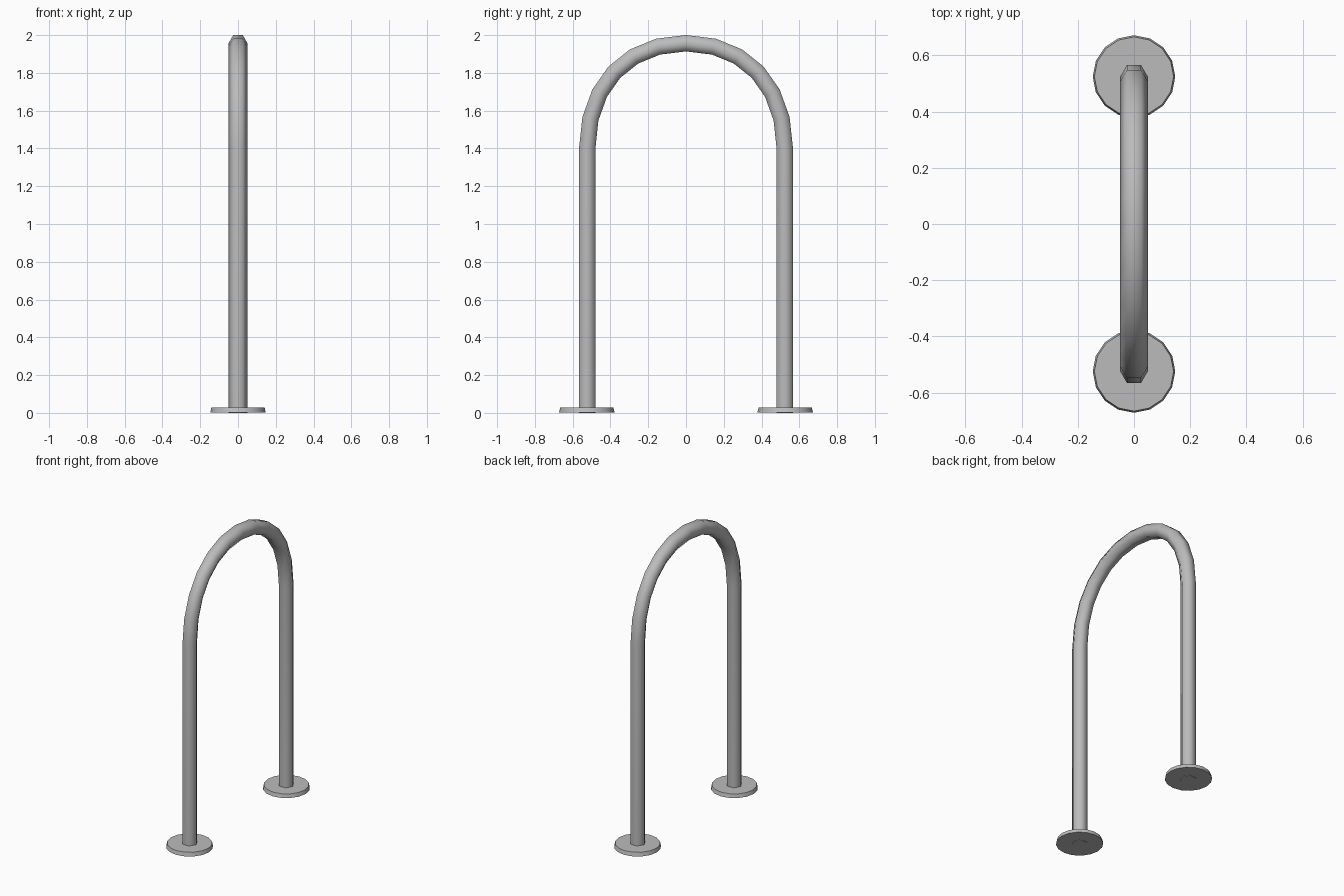
import bpy, bmesh, math
from mathutils import Vector

cube = bpy.data.objects.get("Cube")
if cube:
    bpy.data.objects.remove(cube, do_unlink=True)

LEG_Y, BEND_Z, TOP_Z = 0.523, 1.40, 1.957
PIPE_RADIUS, PIPE_SIDES = 0.05, 6
BEND_STEPS, HANDLE = 6, 0.6

steel = bpy.data.materials.new("grey steel")
steel.use_nodes = True
steel.diffuse_color = (0.5, 0.5, 0.5, 1)
steel.node_tree.nodes["Principled BSDF"].inputs["Base Color"].default_value = (0.5, 0.5, 0.5, 1)


def finish(name, bm, angle):
    bmesh.ops.recalc_face_normals(bm, faces=bm.faces)
    mesh = bpy.data.meshes.new(name)
    bm.to_mesh(mesh)
    bm.free()
    mesh.materials.append(steel)
    obj = bpy.data.objects.new(name, mesh)
    bpy.context.collection.objects.link(obj)
    bpy.ops.object.select_all(action="DESELECT")
    obj.select_set(True)
    bpy.context.view_layer.objects.active = obj
    bpy.ops.object.shade_smooth_by_angle(angle=math.radians(angle))
    return obj


# Centre line: back leg, quarter bend, then the mirrored front half
def bend_point(t):
    s = 1 - t
    y = s**3 + 3 * t * s**2 + 3 * t**2 * s * HANDLE
    z = 3 * t * s**2 * HANDLE + 3 * t**2 * s + t**3
    return Vector((0, LEG_Y * y, BEND_Z + (TOP_Z - BEND_Z) * z))


half = [Vector((0, LEG_Y, 0))] + [bend_point(i / BEND_STEPS) for i in range(BEND_STEPS + 1)]
path = half + [Vector((0, -p.y, p.z)) for p in reversed(half[:-1])]

# Six-sided pipe swept along the centre line
bm = bmesh.new()
rings = []
for i, p in enumerate(path):
    before = (p - path[i - 1]).normalized() if i else Vector((0, 0, 1))
    after = (path[i + 1] - p).normalized() if i < len(path) - 1 else before
    tangent = (before + after).normalized()
    outward = Vector((0, tangent.z, -tangent.y))
    ring = []
    for k in range(PIPE_SIDES):
        a = math.tau * k / PIPE_SIDES
        offset = Vector((math.cos(a), 0, 0)) + outward * math.sin(a)
        ring.append(bm.verts.new(p + offset * PIPE_RADIUS))
    rings.append(ring)
for lower, upper in zip(rings, rings[1:]):
    for k in range(PIPE_SIDES):
        n = (k + 1) % PIPE_SIDES
        bm.faces.new((lower[k], lower[n], upper[n], upper[k]))
for ring in (rings[0], rings[-1]):
    bm.faces.new(ring)
finish("bent_pipe", bm, 65)

# Tapered round foot plates
for name, side in (("back_foot_plate", 1), ("front_foot_plate", -1)):
    bm = bmesh.new()
    bmesh.ops.create_cone(bm, cap_ends=True, segments=16, radius1=0.147, radius2=0.141, depth=0.026)
    bmesh.ops.translate(bm, verts=bm.verts, vec=(0, side * 0.525, 0.015))
    finish(name, bm, 40)
